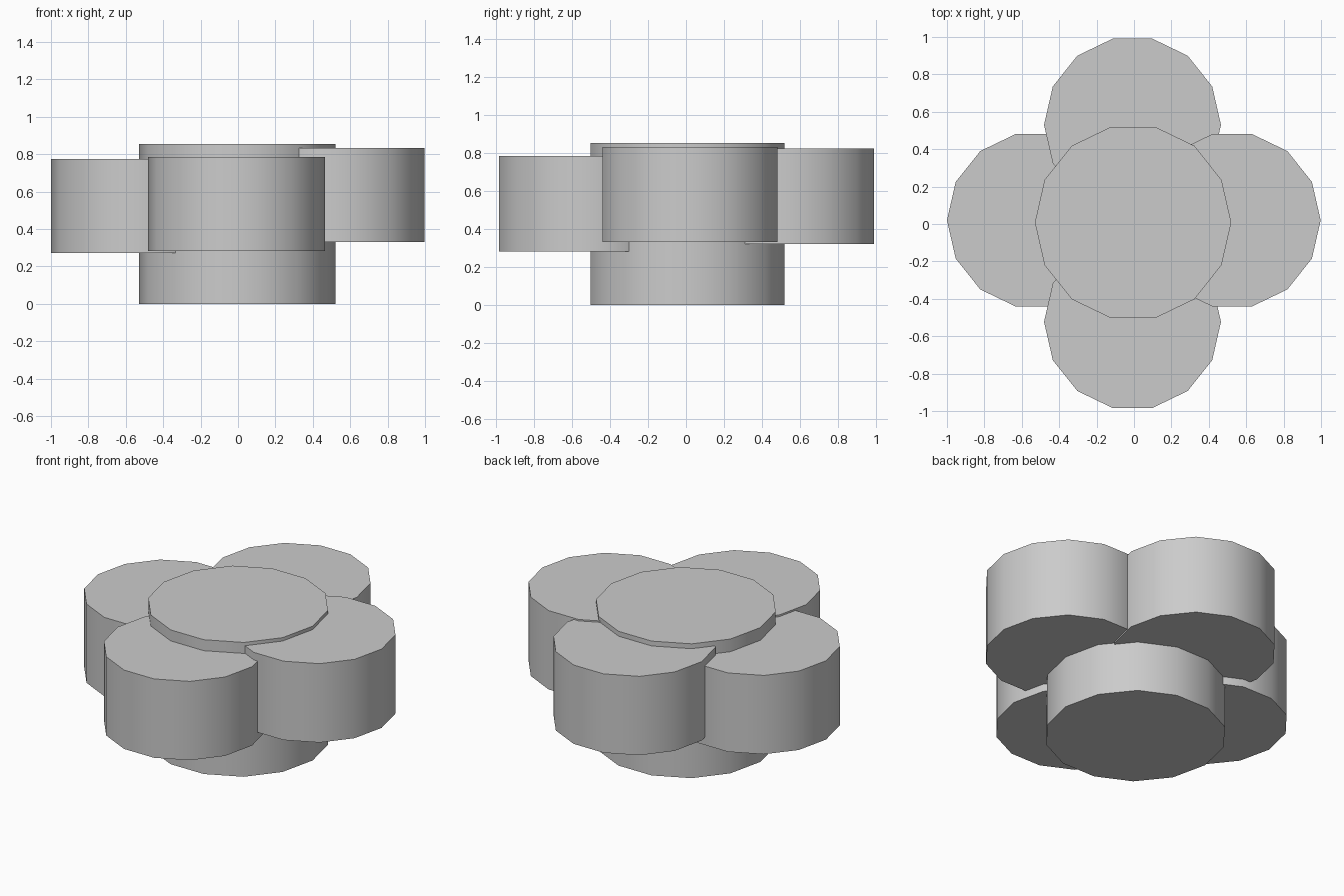
import bpy
from math import pi, radians

cube = bpy.data.objects.get("Cube")
if cube:
    bpy.data.objects.remove(cube, do_unlink=True)

# Single plain grey material
grey = bpy.data.materials.new("plain grey")
grey.use_nodes = True
grey.diffuse_color = (0.6, 0.6, 0.6, 1)
grey.node_tree.nodes["Principled BSDF"].inputs["Base Color"].default_value = (0.6, 0.6, 0.6, 1)


def drum(name, x, y, radius, bottom, top):
    """Upright fourteen-sided cylinder with a corner pointing along x."""
    bpy.ops.mesh.primitive_cylinder_add(
        vertices=14, radius=radius, depth=top - bottom,
        location=(x, y, (bottom + top) / 2), rotation=(0, 0, pi / 2))
    obj = bpy.context.object
    obj.name = name
    obj.data.materials.append(grey)
    bpy.ops.object.transform_apply(location=False, rotation=True, scale=False)
    bpy.ops.object.shade_smooth_by_angle(angle=radians(30))
    return obj


# Flower centre, running down to the ground
drum("flower_center", -0.005, 0.008, 0.525, 0, 0.855)

# Four overlapping petals at slightly different heights
petals = {
    "left_petal": (0.525, 0.02, 0.331),
    "right_petal": (-0.527, 0.02, 0.272),
    "back_petal": (-0.008, 0.53, 0.322),
    "front_petal": (-0.008, -0.523, 0.283),
}
for name, (x, y, bottom) in petals.items():
    drum(name, x, y, 0.473, bottom, bottom + 0.502)
